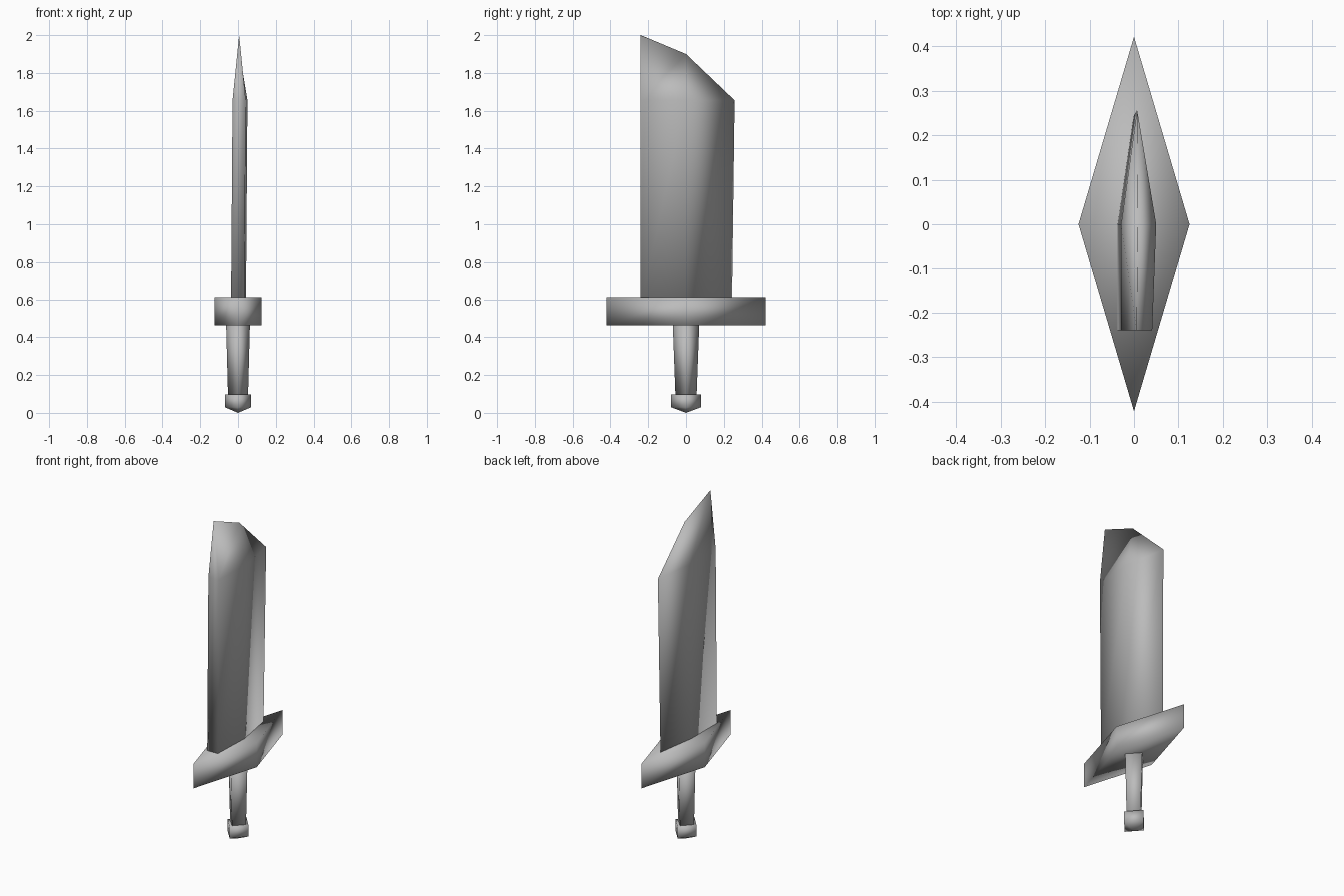
import bpy

cube = bpy.data.objects.get("Cube")
if cube:
    bpy.data.objects.remove(cube, do_unlink=True)

steel = bpy.data.materials.new("plain_grey")
steel.use_nodes = True
GREY = (0.5, 0.5, 0.5, 1.0)
steel.diffuse_color = GREY
steel.node_tree.nodes["Principled BSDF"].inputs["Base Color"].default_value = GREY


def make_part(name, verts, faces):
    mesh = bpy.data.meshes.new(name)
    mesh.from_pydata(verts, [], faces)
    mesh.materials.append(steel)
    mesh.polygons.foreach_set("use_smooth", [True] * len(mesh.polygons))
    mesh.update()
    obj = bpy.data.objects.new(name, mesh)
    bpy.context.collection.objects.link(obj)
    return obj


def bridge(lower, upper, n):
    """Quads joining two rings of n vertices."""
    return [(lower + i, lower + (i + 1) % n, upper + (i + 1) % n, upper + i)
            for i in range(n)]


def diamond_part(name, rings, point=None):
    """Stack of diamond rings (x radius, y radius, z), optionally ending in a point below."""
    verts, faces = [], []
    for rx, ry, z in rings:
        verts += [(rx, 0, z), (0, ry, z), (-rx, 0, z), (0, -ry, z)]
    for k in range(len(rings) - 1):
        faces += bridge(4 * k, 4 * k + 4, 4)
    top = len(verts) - 4
    faces.append(tuple(range(top, top + 4)))
    if point is None:
        faces.append((3, 2, 1, 0))
    else:
        verts.append((0, 0, point))
        faces += [((i + 1) % 4, i, len(verts) - 1) for i in range(4)]
    return make_part(name, verts, faces)


# Pommel, grip and cross guard
diamond_part("pommel", [(0.07, 0.08, 0.03), (0.07, 0.08, 0.097)], point=0.0)
diamond_part("grip", [(0.053, 0.056, 0.09), (0.063, 0.07, 0.47)])
diamond_part("guard", [(0.125, 0.422, 0.462), (0.125, 0.422, 0.61)])

# Blade: wedge section, blunt spine at the front and cutting edge at the back
base = [(-0.037, -0.24), (0.033, -0.24), (0.042, 0.0), (-0.001, 0.243), (-0.037, 0.0)]
shoulder = [(-0.029, -0.24), (0.041, -0.24), (0.05, 0.0), (0.007, 0.257), (-0.029, 0.0)]
blade_verts = [(x, y, 0.58) for x, y in base] + [(x, y, 1.655) for x, y in shoulder]
blade_verts += [(0.006, -0.24, 2.0), (0.009, 0.0, 1.9)]
blade_faces = bridge(0, 5, 5) + [(4, 3, 2, 1, 0)]
# Slanted tip closing over the shoulder ring
blade_faces += [(5, 6, 10), (6, 7, 11, 10), (7, 8, 11), (8, 9, 11), (9, 5, 10, 11)]
make_part("blade", blade_verts, blade_faces)
